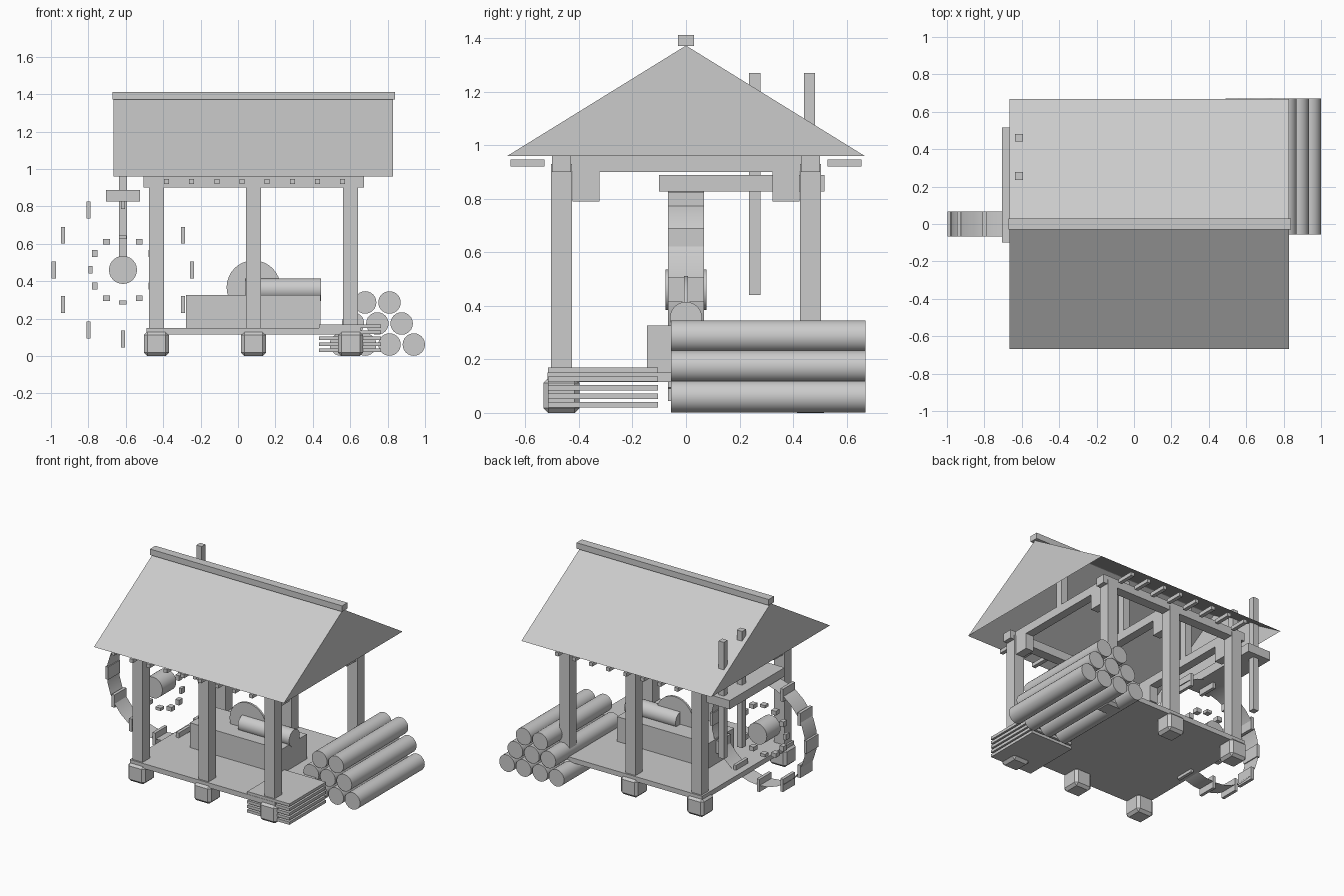
import bpy, bmesh, math
from mathutils import Matrix, Vector

if "Cube" in bpy.data.objects:
    bpy.data.objects.remove(bpy.data.objects["Cube"])

grey = bpy.data.materials.new("plain grey")
grey.diffuse_color = (0.6, 0.6, 0.6, 1)
grey.use_nodes = True
grey.node_tree.nodes["Principled BSDF"].inputs["Base Color"].default_value = grey.diffuse_color


def finish(name, bm, smooth=False):
    me = bpy.data.meshes.new(name)
    bm.to_mesh(me)
    bm.free()
    me.materials.append(grey)
    ob = bpy.data.objects.new(name, me)
    bpy.context.collection.objects.link(ob)
    if smooth:
        bpy.ops.object.select_all(action='DESELECT')
        ob.select_set(True)
        bpy.context.view_layer.objects.active = ob
        bpy.ops.object.shade_smooth_by_angle(angle=math.radians(35))
    return ob


def box(name, x, y, z, bevel=0):
    """Box from (min, max) ranges on each axis."""
    bm = bmesh.new()
    size = [r[1] - r[0] for r in (x, y, z)]
    mid = [(r[0] + r[1]) / 2 for r in (x, y, z)]
    bmesh.ops.create_cube(bm, size=1, matrix=Matrix.Translation(mid) @ Matrix.Diagonal((*size, 1)))
    if bevel:
        bmesh.ops.bevel(bm, geom=bm.edges[:], offset=bevel, segments=1, affect='EDGES')
    return finish(name, bm)


def around(c, w):
    return (c - w / 2, c + w / 2)


def cylinder(name, center, r, length, axis, sides=24, caps=True):
    bm = bmesh.new()
    rot = Matrix.Rotation(math.pi / 2, 4, 'Y' if axis == 'X' else 'X')
    bmesh.ops.create_cone(bm, cap_ends=caps, segments=sides, radius1=r, radius2=r,
                          depth=length, matrix=Matrix.Translation(center) @ rot)
    return finish(name, bm, True)


POST_X = (-0.436, 0.083, 0.602)
POST_Y = 0.465

# Floor, footings, posts, braces
box("floor", (-0.489, 0.655), (-0.517, 0.517), (0.115, 0.15))
for x in POST_X:
    for s in (-1, 1):
        box("footing_stone", around(x, 0.134), around(s * POST_Y, 0.134), (0, 0.13), 0.018)
        box("post", around(x, 0.08), around(s * POST_Y, 0.08), (0.15, 0.93))
        box("brace_block", around(x, 0.06), around(s * 0.373, 0.1), (0.79, 0.9))
    box("tie_beam", around(x, 0.06), (-0.43, 0.43), (0.9, 0.96))
    box("king_post", around(x, 0.05), around(0, 0.05), (0.96, 1.34))

# Top plates and rafter tails
for s in (-1, 1):
    box("top_plate", (-0.505, 0.673), around(s * POST_Y, 0.07), (0.9, 0.96))
    for i in range(8):
        box("rafter_tail", around(-0.382 + i * 0.1345, 0.027), around(s * 0.592, 0.126), (0.92, 0.946))

# Roof shell, open underneath
bm = bmesh.new()
a, b = [[bm.verts.new((x, y, z)) for y, z in ((-0.667, 0.96), (0, 1.372), (0.667, 0.96))]
        for x in (-0.666, 0.828)]
bm.faces.new((a[0], b[0], b[1], a[1]))
bm.faces.new((a[1], b[1], b[2], a[2]))
bm.faces.new((a[0], a[1], a[2]))
bm.faces.new((b[2], b[1], b[0]))
finish("roof", bm)
box("ridge_beam", (-0.672, 0.84), (-0.03, 0.03), (1.37, 1.412))

# Saw bench with blade and workpiece
box("saw_bench", (-0.278, 0.44), (-0.145, 0.145), (0.15, 0.326))
cylinder("saw_blade", (0.083, 0, 0.367), 0.144, 0.015, 'Y', 32)
cylinder("sawn_log", (0.242, 0, 0.355), 0.06, 0.404, 'X')

# Log pile in rows of four, three and two
for row in range(3):
    for i in range(4 - row):
        cylinder("pile_log", (0.55 + row * 0.065 + i * 0.13, 0.307, 0.061 + row * 0.1125),
                 0.06, 0.727, 'Y')

# Plank stack
for i in range(5):
    box("plank", (0.433, 0.765), (-0.515, -0.105), (0.02 + i * 0.0322, 0.04 + i * 0.0322))

# Water wheel: hub, thin rim band, paddles, inner blocks
WX, WZ = -0.615, 0.46
cylinder("wheel_hub", (WX, 0, WZ), 0.075, 0.155, 'Y')
cylinder("wheel_rim", (WX, 0, WZ), 0.37, 0.134, 'Y', 32, caps=False)
for i in range(12):
    t = math.radians(30 * i)
    c, s = math.cos(t), math.sin(t)
    box("paddle", around(WX + 0.37 * c, 0.022), around(0, 0.134), around(WZ + 0.37 * s, 0.09))
    box("spoke_block", around(WX + 0.174 * c, 0.02 + 0.02 * abs(s)), around(0, 0.04),
        around(WZ + 0.174 * s, 0.02 + 0.02 * abs(c)))

# Water trough and its supports
box("water_trough", (-0.706, -0.524), (-0.1, 0.517), (0.826, 0.888))
for y in (0.257, 0.461):
    box("trough_support", around(-0.615, 0.042), around(y, 0.042), (0.44, 1.27))
